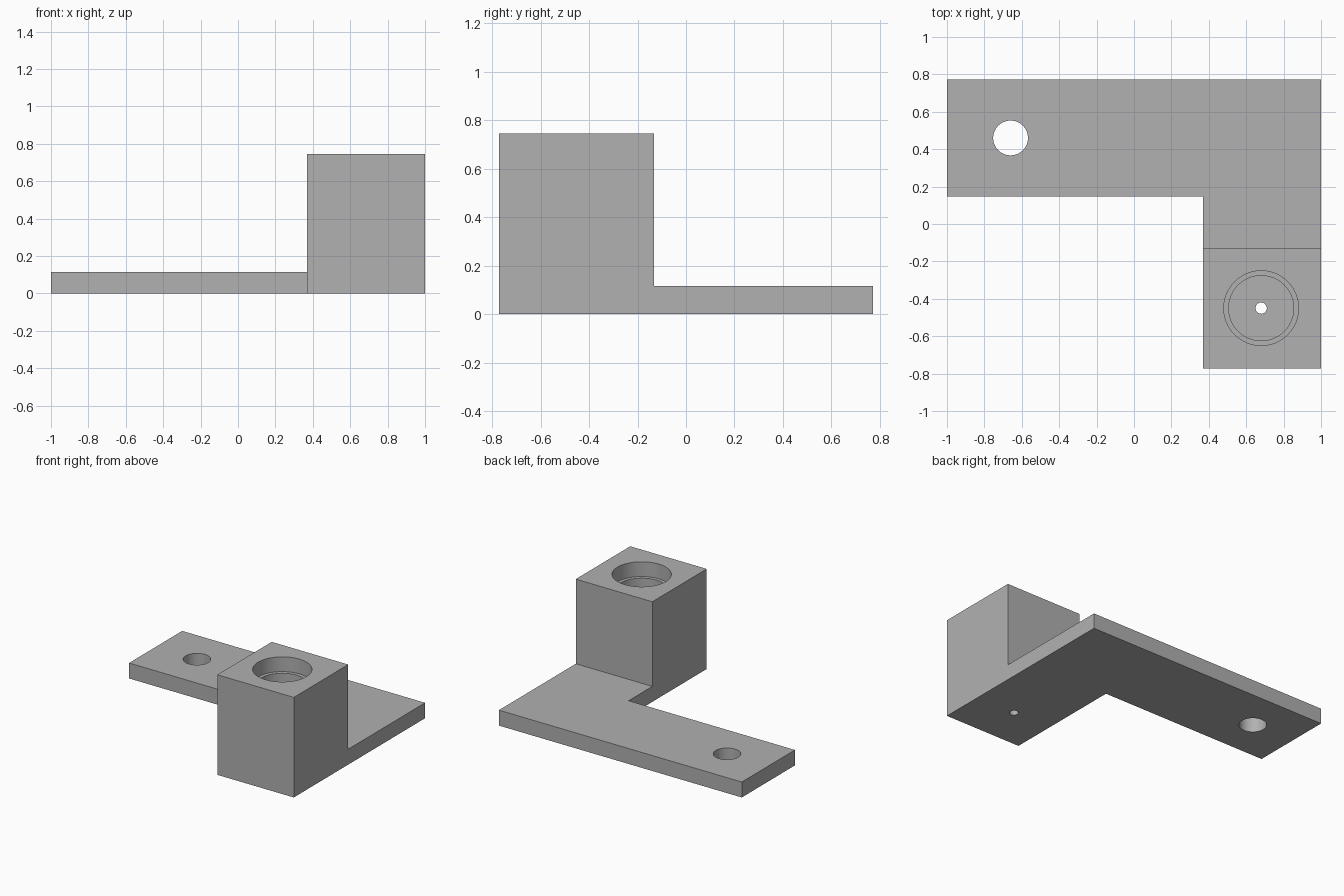
import bpy
import bmesh
import math

default_cube = bpy.data.objects.get("Cube")
if default_cube:
    bpy.data.objects.remove(default_cube, do_unlink=True)

# Overall dimensions
X_END, Y_END = 1.0, 0.772
ARM_Y = 0.147                    # inner edge of the long arm
TOWER_X, TOWER_Y = 0.37, -0.132  # inner corner of the tower footprint
PLATE_TOP, TOWER_TOP = 0.115, 0.745
BORE = (0.68, -0.45)
ARM_HOLE = (-0.66, 0.46)

grey = bpy.data.materials.new("plain_grey")
grey.use_nodes = True
colour = (0.44, 0.44, 0.44, 1.0)
grey.diffuse_color = colour
grey.node_tree.nodes["Principled BSDF"].inputs["Base Color"].default_value = colour


def raise_faces(bm, faces, height):
    """Extrude faces straight up and return the new top faces."""
    result = bmesh.ops.extrude_face_region(bm, geom=faces)["geom"]
    verts = [g for g in result if isinstance(g, bmesh.types.BMVert)]
    bmesh.ops.translate(bm, verts=verts, vec=(0, 0, height))
    return [g for g in result if isinstance(g, bmesh.types.BMFace)]


# L-shaped plate with the tower raised from the end of its short arm
bm = bmesh.new()
outline = [(-X_END, ARM_Y), (TOWER_X, ARM_Y), (TOWER_X, TOWER_Y),
           (X_END, TOWER_Y), (X_END, Y_END), (-X_END, Y_END)]
corners = [bm.verts.new((x, y, 0)) for x, y in outline]
front = [bm.verts.new((x, -Y_END, 0)) for x in (TOWER_X, X_END)]
base = [bm.faces.new(corners),
        bm.faces.new([corners[2], front[0], front[1], corners[3]])]
tops = raise_faces(bm, base, PLATE_TOP)
tower = [f for f in tops if f.calc_center_median().y < TOWER_Y]
raise_faces(bm, tower, TOWER_TOP - PLATE_TOP)

# Keep a single closed skin with flush side walls
inner = [f for f in bm.faces if f in tower]
if inner:
    bmesh.ops.delete(bm, geom=inner, context='FACES')
bmesh.ops.dissolve_limit(bm, angle_limit=math.radians(1),
                         verts=bm.verts[:], edges=bm.edges[:])
if not any(f.normal.z < -0.9 for f in bm.faces):
    bmesh.ops.holes_fill(bm, edges=bm.edges[:], sides=0)
bmesh.ops.recalc_face_normals(bm, faces=bm.faces[:])
mesh = bpy.data.meshes.new("corner_bracket")
bm.to_mesh(mesh)
bm.free()
mesh.materials.append(grey)
bracket = bpy.data.objects.new("corner_bracket", mesh)
bpy.context.collection.objects.link(bracket)


def drill(name, centre, radius, bottom, top):
    """Cut a round vertical hole into the bracket."""
    bpy.ops.mesh.primitive_cylinder_add(
        vertices=48, radius=radius, depth=top - bottom,
        location=(*centre, (top + bottom) / 2))
    cutter = bpy.context.object
    cutter.name = name
    cutter.hide_render = True
    cutter.data.materials.append(grey)
    cut = bracket.modifiers.new(name, 'BOOLEAN')
    cut.operation = 'DIFFERENCE'
    cut.solver = 'EXACT'
    cut.object = cutter
    bpy.ops.object.select_all(action='DESELECT')
    bracket.select_set(True)
    bpy.context.view_layer.objects.active = bracket
    bpy.ops.object.modifier_apply(modifier=cut.name)
    bpy.data.objects.remove(cutter, do_unlink=True)


# Bolt hole in the long arm, then the stepped bore of the tower
drill("arm_hole", ARM_HOLE, 0.093, -0.1, 0.3)
drill("tower_bore", BORE, 0.174, PLATE_TOP, 0.9)
drill("tower_counterbore", BORE, 0.2, TOWER_TOP - 0.11, 0.9)
drill("tower_pin_hole", BORE, 0.03, -0.1, 0.3)

bpy.ops.object.shade_smooth_by_angle(angle=math.radians(30))
